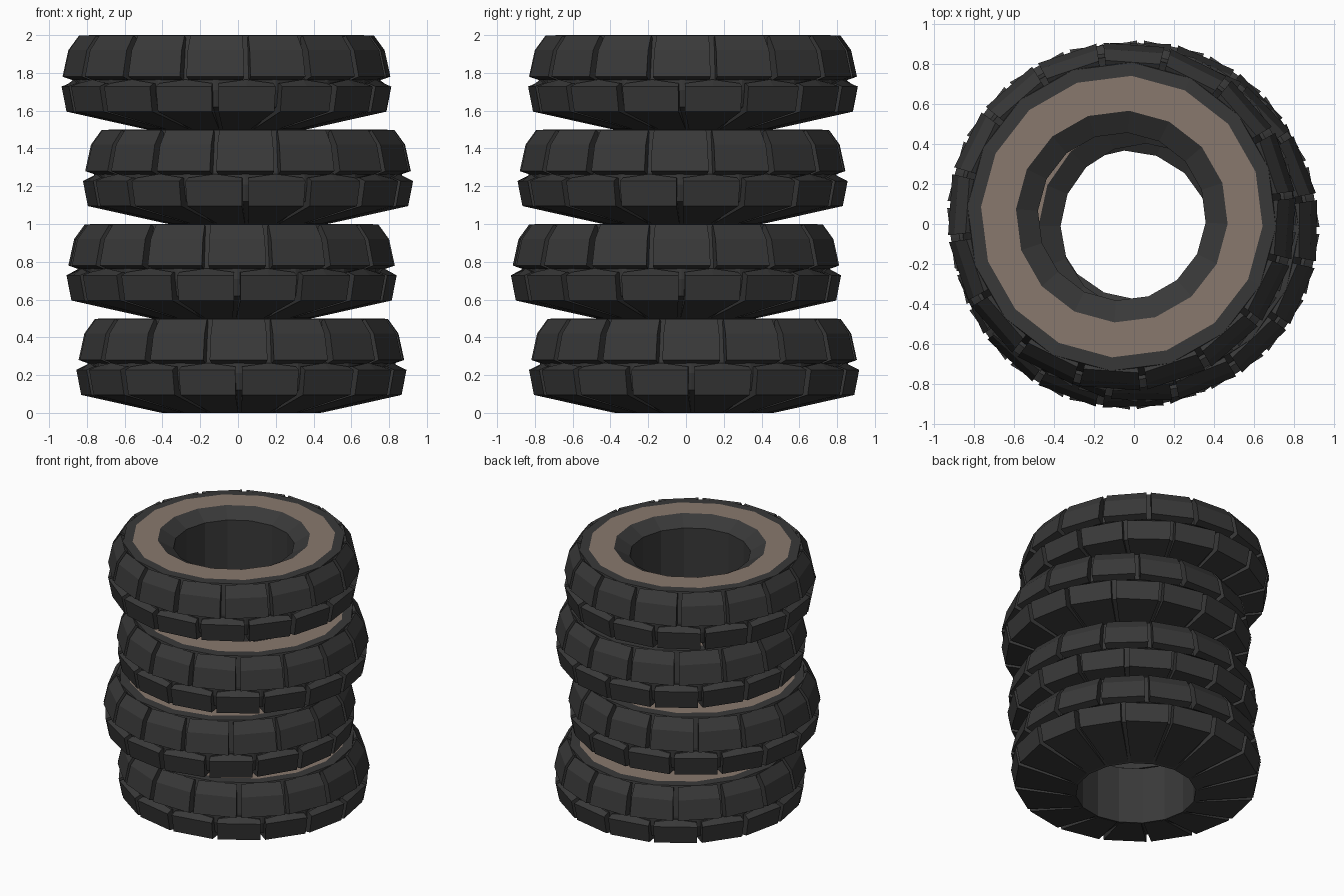
import bpy
import bmesh
from math import cos, sin, radians
from mathutils import Vector

cube = bpy.data.objects.get("Cube")
if cube:
    bpy.data.objects.remove(cube)

SIDES = 16
STEP = 360 / SIDES


def material(name, colour):
    mat = bpy.data.materials.new(name)
    mat.use_nodes = True
    mat.diffuse_color = (*colour, 1)
    bsdf = mat.node_tree.nodes["Principled BSDF"]
    bsdf.inputs["Base Color"].default_value = (*colour, 1)
    bsdf.inputs["Roughness"].default_value = 0.9
    return mat


rubber = material("dark_rubber", (0.04, 0.04, 0.04))
tan = material("tan_sidewall", (0.25, 0.19, 0.155))


def polar(r, z, degrees):
    a = radians(degrees)
    return Vector((r * cos(a), r * sin(a), z))


def finish(bm, name):
    bmesh.ops.recalc_face_normals(bm, faces=bm.faces)
    mesh = bpy.data.meshes.new(name)
    bm.to_mesh(mesh)
    bm.free()
    mesh.materials.append(rubber)
    mesh.materials.append(tan)
    return mesh


def bridge(bm, first, second):
    faces = []
    for i in range(len(first)):
        j = (i + 1) % len(first)
        faces.append(bm.faces.new((first[i], first[j], second[j], second[i])))
    return faces


def body_mesh():
    # closed ring profile (radius, height); the second segment is the tan band
    profile = [(0.42, 0.437), (0.53, 0.5), (0.705, 0.5), (0.772, 0.498),
               (0.79, 0.42), (0.815, 0.28), (0.815, 0.21), (0.79, 0.12),
               (0.42, 0.0)]
    bm = bmesh.new()
    rings = [[bm.verts.new(polar(r, z, k * STEP)) for r, z in profile]
             for k in range(SIDES)]
    for k in range(SIDES):
        faces = bridge(bm, rings[k], rings[(k + 1) % SIDES])
        faces[1].material_index = 1
    return finish(bm, "tyre_body")


def tread_mesh(name, profile, half, start, peak):
    # blocks with flat outer faces; peak lifts the middle of the first point
    bm = bmesh.new()
    for k in range(SIDES):
        centre = start + k * STEP
        sections = []
        for side in (-1, 0, 1):
            shrink = 1 if side else cos(radians(half))
            lift = 0 if side else peak
            sections.append([
                bm.verts.new(polar(r * shrink, z + (lift if i == 0 else 0),
                                   centre + side * half))
                for i, (r, z) in enumerate(profile)])
        bridge(bm, sections[0], sections[1])
        bridge(bm, sections[1], sections[2])
        bm.faces.new(sections[0])
        bm.faces.new(sections[2])
    return finish(bm, name)


parts = {
    "tyre_body": body_mesh(),
    "upper_tread": tread_mesh(
        "upper_tread",
        [(0.785, 0.498), (0.842, 0.42), (0.873, 0.28), (0.82, 0.262),
         (0.72, 0.3), (0.7, 0.45)], 10.1, 0, 0),
    "lower_tread": tread_mesh(
        "lower_tread",
        [(0.83, 0.245), (0.874, 0.228), (0.848, 0.095), (0.435, 0.003),
         (0.5, 0.06), (0.72, 0.24)], 10.1, STEP / 2, 0.02),
}

# stacked tyres from the ground up: x, y, turn in degrees
stack = [(0.018, 0.043, -1), (-0.034, -0.053, 2),
         (0.053, -0.018, -1), (-0.061, 0.037, -4)]
for level, (x, y, turn) in enumerate(stack):
    for name, mesh in parts.items():
        obj = bpy.data.objects.new(f"{name}_{level + 1}", mesh)
        obj.location = (x, y, level * 0.5)
        obj.rotation_euler.z = radians(turn)
        bpy.context.collection.objects.link(obj)
